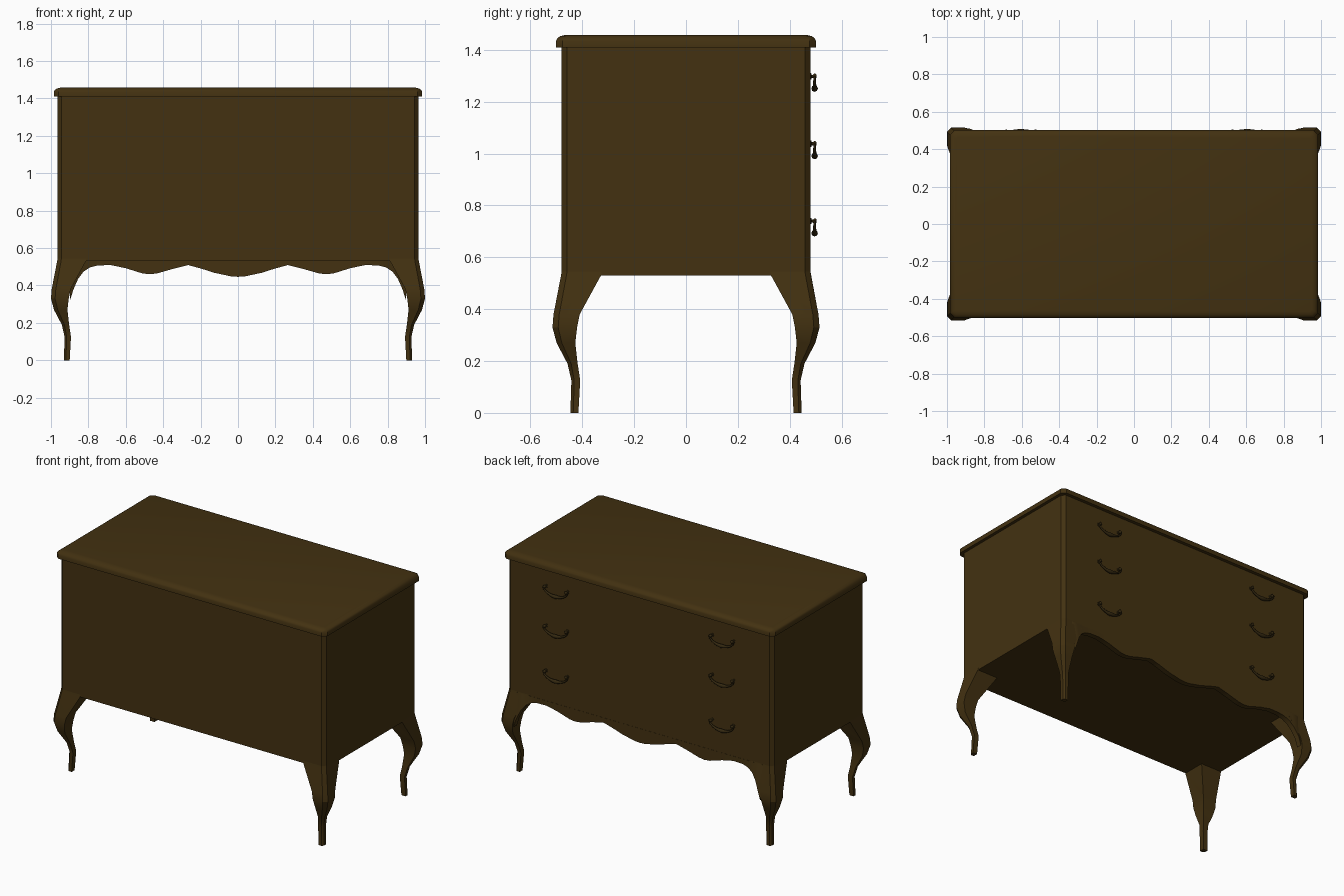
import bpy, bmesh, math
from mathutils import Vector

if "Cube" in bpy.data.objects:
    bpy.data.objects.remove(bpy.data.objects["Cube"])


def material(name, rgb):
    m = bpy.data.materials.new(name)
    m.diffuse_color = (*rgb, 1)
    m.use_nodes = True
    m.node_tree.nodes["Principled BSDF"].inputs["Base Color"].default_value = m.diffuse_color
    return m


WOOD = material("dark brown wood", (0.056, 0.031, 0.0055))
METAL = material("dark bronze", (0.034, 0.021, 0.005))


def add_mesh(name, bm, mat, smooth=None):
    bmesh.ops.recalc_face_normals(bm, faces=bm.faces)
    me = bpy.data.meshes.new(name)
    bm.to_mesh(me)
    bm.free()
    me.materials.append(mat)
    ob = bpy.data.objects.new(name, me)
    bpy.context.collection.objects.link(ob)
    if smooth:
        bpy.ops.object.select_all(action='DESELECT')
        ob.select_set(True)
        bpy.context.view_layer.objects.active = ob
        bpy.ops.object.shade_smooth_by_angle(angle=math.radians(smooth))
    return ob


def loft(name, rings, mat, smooth=None):
    """Skin a stack of equal-sized rings and cap both ends."""
    bm = bmesh.new()
    rows = [[bm.verts.new(p) for p in r] for r in rings]
    n = len(rows[0])
    for a, b in zip(rows, rows[1:]):
        for i in range(n):
            j = (i + 1) % n
            bm.faces.new((a[i], a[j], b[j], b[i]))
    bm.faces.new(rows[0])
    bm.faces.new(rows[-1])
    return add_mesh(name, bm, mat, smooth)


def octagon(hx, hy, c, z):
    """Rectangle with clipped corners."""
    return [(hx, -hy + c, z), (hx, hy - c, z), (hx - c, hy, z), (-hx + c, hy, z),
            (-hx, hy - c, z), (-hx, -hy + c, z), (-hx + c, -hy, z), (hx - c, -hy, z)]


# cabinet body
loft("cabinet_body", [octagon(0.965, 0.48, 0.021, z) for z in (0.53, 1.412)], WOOD)

# top slab with a rounded upper edge
slab = [(0, 1.41), (0, 1.434), (0.006, 1.445), (0.017, 1.453), (0.034, 1.457)]
loft("top_slab", [octagon(0.985 - d, 0.502 - d, 0.025 - d * 0.4, z) for d, z in slab], WOOD, 35)

# cabriole legs: height, outer face, inner face, corner clip (y values; x is 0.485 further out)
LEG = [(0.545, 0.48, 0.325, 0.021), (0.53, 0.482, 0.328, 0.021), (0.38, 0.511, 0.410, 0.022),
       (0.33, 0.515, 0.420, 0.022), (0.27, 0.499, 0.427, 0.020), (0.19, 0.457, 0.418, 0.014),
       (0.125, 0.442, 0.408, 0.011), (0.0, 0.446, 0.415, 0.011)]
SHIFT = 0.485
for sx, xn in ((-1, "left"), (1, "right")):
    for sy, yn in ((-1, "front"), (1, "back")):
        rings = []
        for z, o, i, c in LEG:
            sec = [(i, i), (o, i), (o, o - c), (o - c, o), (i, o)]
            rings.append([(sx * (x + SHIFT), sy * y, z) for x, y in sec])
        loft(f"{yn}_{xn}_leg", rings, WOOD, 25)


def leg_outer(z):
    for (z1, o1, *_), (z0, o0, *_) in zip(LEG, LEG[1:]):
        if z0 <= z <= z1:
            return o0 + (o1 - o0) * (z - z0) / (z1 - z0)
    return 0.48


# scalloped apron below the drawers, sweeping into the legs
half = [(0, 0.446), (0.04, 0.449), (0.128, 0.468), (0.2, 0.491), (0.267, 0.509), (0.35, 0.488),
        (0.43, 0.465), (0.47, 0.460), (0.51, 0.464), (0.6, 0.492), (0.68, 0.509), (0.75, 0.507),
        (0.79, 0.497), (0.825, 0.475), (0.855, 0.435), (0.88, 0.378), (0.898, 0.32)]
edge = [(-x, z) for x, z in half[:0:-1]] + half
rings = []
for x, z in edge:
    blend = min(1, max(0, (abs(x) - 0.74) / 0.1))
    y = 0.481 + (leg_outer(z) - 0.481) * blend
    rings.append([(x, 0.481, 0.54), (x, y, z), (x, y - 0.035, z), (x, 0.446, 0.54)])
loft("scalloped_apron", rings, WOOD, 35)

# swan-neck drawer pulls: half path of the bail as x, drop, thickness
BAIL = [(0.090, 0.004, 0.5), (0.084, -0.012, 0.6), (0.066, -0.028, 0.75),
        (0.042, -0.038, 0.9), (0.020, -0.043, 1.2)]
path = [(-x, d, t) for x, d, t in BAIL] + [(0, -0.044, 1.5)] + BAIL[::-1]


def pull(name, cx, cz):
    rings = []
    pts = [Vector((cx + x, 0.496, cz + d)) for x, d, _ in path]
    for k, p in enumerate(pts):
        t = (pts[min(k + 1, len(pts) - 1)] - pts[max(k - 1, 0)]).normalized()
        side = Vector((0, 1, 0))
        up = t.cross(side)
        r = 0.0085 * path[k][2]
        rings.append([p + r * (math.cos(a) * side + math.sin(a) * up)
                      for a in (math.tau * i / 8 for i in range(8))])
    loft(name + "_bail", rings, METAL, 50)
    # posts with small round knobs
    for s in (-1, 1):
        rings = []
        for y, r in ((0.478, 0.012), (0.483, 0.012), (0.485, 0.006), (0.490, 0.006),
                     (0.494, 0.010), (0.500, 0.010), (0.504, 0.005)):
            rings.append([(cx + s * 0.078 + r * math.cos(a), y, cz + 0.003 + r * math.sin(a))
                          for a in (math.tau * i / 8 for i in range(8))])
        loft(name + "_post", rings, METAL, 50)


for row, z in (("top", 1.295), ("middle", 1.035), ("bottom", 0.737)):
    for s, side in ((-1, "left"), (1, "right")):
        pull(f"{row}_{side}_pull", s * 0.605, z)
